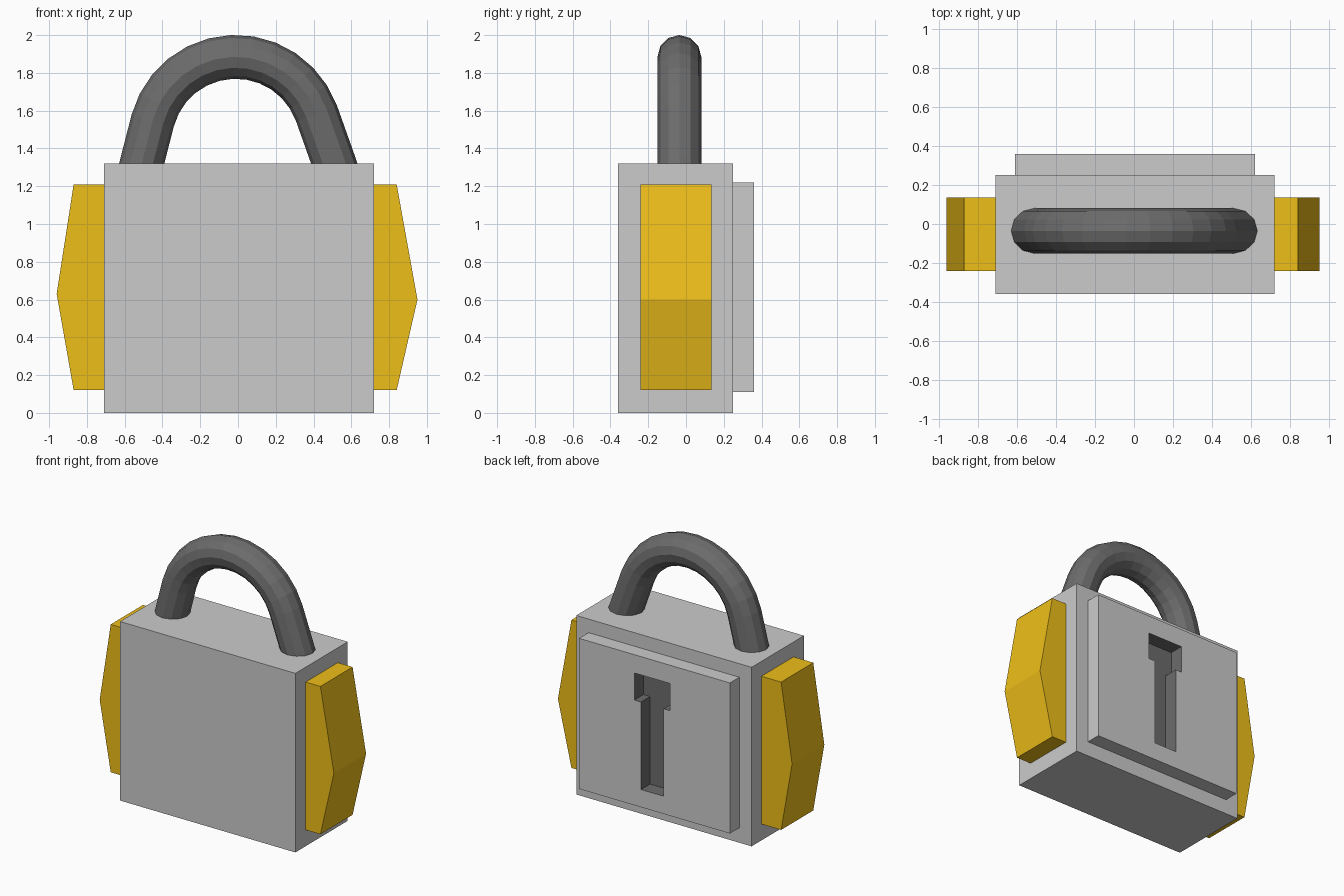
import bpy, bmesh, math
from mathutils import Vector

if "Cube" in bpy.data.objects:
    bpy.data.objects.remove(bpy.data.objects["Cube"])


def material(name, rgb):
    m = bpy.data.materials.new(name)
    m.diffuse_color = (*rgb, 1)
    m.use_nodes = True
    m.node_tree.nodes["Principled BSDF"].inputs["Base Color"].default_value = m.diffuse_color
    return m


gold = material("gold", (0.86, 0.52, 0.01))
dark = material("dark_grey", (0.15, 0.15, 0.15))
grey = material("grey", (0.8, 0.8, 0.8))


def add_object(name, bm, *mats):
    bmesh.ops.recalc_face_normals(bm, faces=bm.faces)
    me = bpy.data.meshes.new(name)
    bm.to_mesh(me)
    bm.free()
    for m in mats:
        me.materials.append(m)
    ob = bpy.data.objects.new(name, me)
    bpy.context.collection.objects.link(ob)
    return ob


def extrude_xz(name, profile, y0, y1, *mats):
    """Solid from an x-z outline, running from y0 to y1."""
    bm = bmesh.new()
    face = bm.faces.new([bm.verts.new((x, y0, z)) for x, z in profile])
    geom = bmesh.ops.extrude_face_region(bm, geom=[face])["geom"]
    verts = [g for g in geom if isinstance(g, bmesh.types.BMVert)]
    bmesh.ops.translate(bm, verts=verts, vec=(0, y1 - y0, 0))
    return add_object(name, bm, *mats)


def rect(x0, x1, z0, z1):
    return [(x0, z0), (x1, z0), (x1, z1), (x0, z1)]


# Body and raised back plate
extrude_xz("lock_body", rect(-0.71, 0.72, 0, 1.32), -0.36, 0.25)
plate = extrude_xz("back_plate", rect(-0.61, 0.62, 0.11, 1.22), 0.23, 0.36, grey, dark)

# Keyhole recess with a dark lining
keyhole = [(-0.07, 0.24), (0.115, 0.24), (0.115, 0.885), (0.17, 0.885),
           (0.17, 1.085), (-0.12, 1.085), (-0.12, 0.885), (-0.07, 0.885)]
cutter = extrude_xz("keyhole_cutter", keyhole, 0.253, 0.5, grey, dark)
for p in cutter.data.polygons:
    p.material_index = 1
cutter.hide_render = True
cutter.hide_set(True)
cut = plate.modifiers.new("keyhole", "BOOLEAN")
cut.operation = "DIFFERENCE"
cut.solver = "EXACT"
cut.object = cutter

# Peaked side guards
for name, inner, edge, peak, peak_z in (("right_guard", 0.70, 0.84, 0.95, 0.60),
                                        ("left_guard", -0.69, -0.87, -0.96, 0.63)):
    outline = [(inner, 0.12), (edge, 0.12), (peak, peak_z), (edge, 1.21), (inner, 1.21)]
    extrude_xz(name, outline, -0.24, 0.135, gold)

# Shackle: faceted tube swept along an arch
R, TUBE, SIDES, STEPS = 0.455, 0.116, 12, 12
path = [(0.53, 1.26), (0.51, 1.32)]
for i in range(STEPS + 1):
    a = math.radians(20 + (165 - 20) * i / STEPS)
    path.append((-0.012 + R * math.cos(a), 1.43 + R * math.sin(a)))
path += [(-0.51, 1.32), (-0.525, 1.26)]
path = [Vector((x, -0.035, z)) for x, z in path]

bm = bmesh.new()
rings = []
for i, p in enumerate(path):
    t = (path[min(i + 1, len(path) - 1)] - path[max(i - 1, 0)]).normalized()
    out = t.cross(Vector((0, 1, 0)))
    ring = []
    for k in range(SIDES):
        a = math.tau * k / SIDES
        ring.append(bm.verts.new(p + TUBE * (out * math.cos(a) + Vector((0, math.sin(a), 0)))))
    rings.append(ring)
for r0, r1 in zip(rings, rings[1:]):
    for k in range(SIDES):
        n = (k + 1) % SIDES
        bm.faces.new((r0[k], r0[n], r1[n], r1[k]))
bm.faces.new(rings[0])
bm.faces.new(rings[-1])
add_object("shackle", bm, dark)
